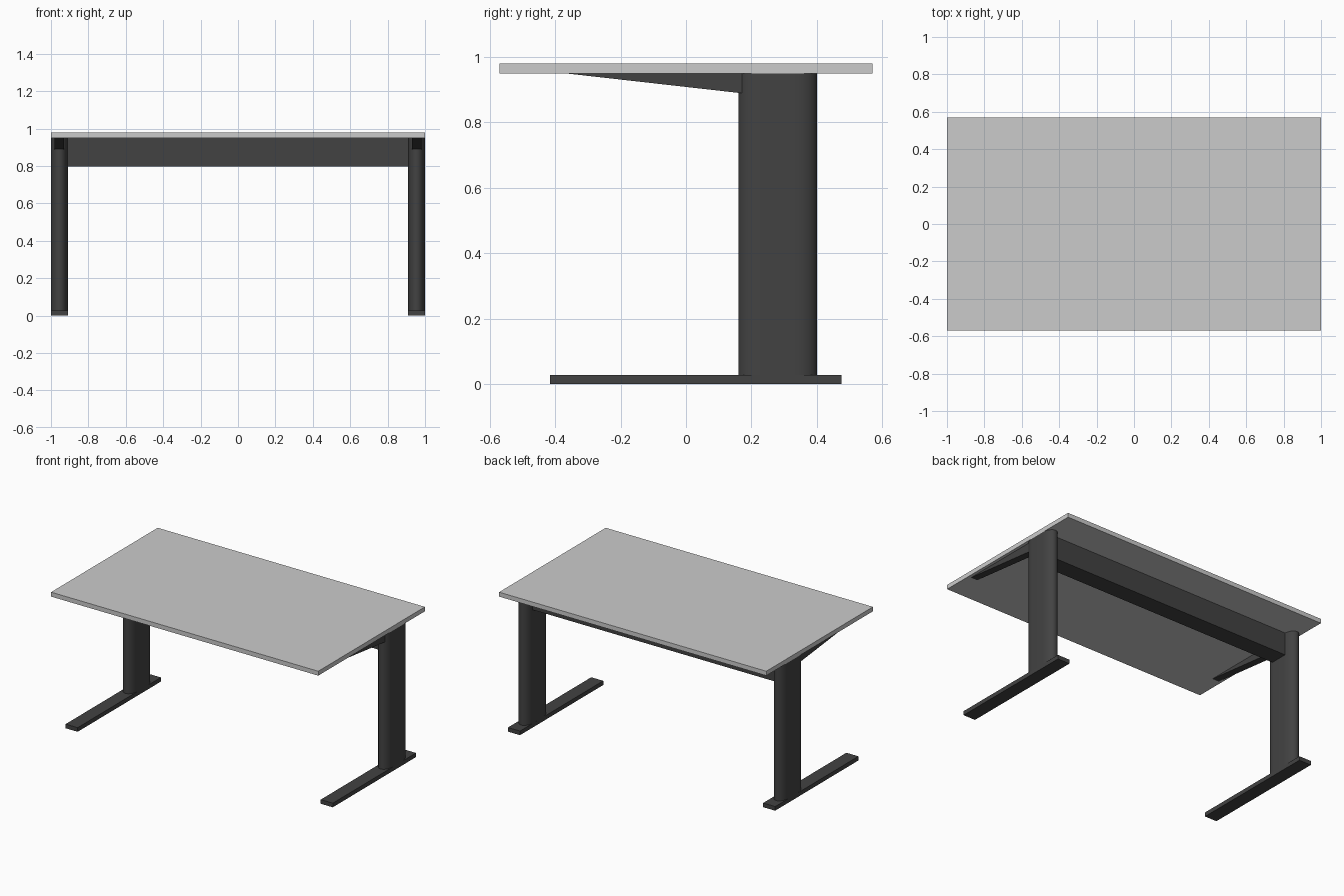
import bpy, math

if "Cube" in bpy.data.objects:
    bpy.data.objects.remove(bpy.data.objects["Cube"])

dark = bpy.data.materials.new("dark_metal")
dark.diffuse_color = (0.055, 0.055, 0.055, 1)
dark.use_nodes = True
dark.node_tree.nodes["Principled BSDF"].inputs["Base Color"].default_value = dark.diffuse_color


def prism(name, profile, place, a, b, mat=None, mirror=False):
    """Extrude a 2D profile from a to b; place(u, v, w) maps it to 3D."""
    n = len(profile)
    verts = [place(u, v, w) for w in (a, b) for u, v in profile]
    faces = [tuple(range(n))[::-1], tuple(range(n, 2 * n))]
    faces += [(i, (i + 1) % n, n + (i + 1) % n, n + i) for i in range(n)]
    mesh = bpy.data.meshes.new(name)
    mesh.from_pydata(verts, [], faces)
    mesh.update()
    ob = bpy.data.objects.new(name, mesh)
    bpy.context.collection.objects.link(ob)
    if mat:
        mesh.materials.append(mat)
    if mirror:
        ob.modifiers.new("mirror", 'MIRROR').use_mirror_merge = False
    return ob


def along_z(u, v, w):
    return (u, v, w)


def along_x(u, v, w):
    return (w, u, v)


def rect(x0, x1, y0, y1):
    return [(x0, y0), (x1, y0), (x1, y1), (x0, y1)]


# Table top
prism("table_top", rect(-1, 1, -0.57, 0.57), along_z, 0.95, 0.98)

# Feet
prism("foot", rect(0.91, 1, -0.415, 0.475), along_z, 0, 0.028, dark, True)

# Columns: flat sides with elliptical front and back ends
N = 16
profile = []
for yc, start in ((0.33, 0), (0.23, math.pi)):
    for i in range(N + 1):
        t = start + math.pi * i / N
        profile.append((0.955 + 0.045 * math.cos(t), yc + 0.07 * math.sin(t)))
column = prism("column", profile, along_z, 0.028, 0.95, dark, True)
bpy.context.view_layer.objects.active = column
column.select_set(True)
bpy.ops.object.shade_smooth_by_angle(angle=math.radians(35))

# Tapered support brackets under the top
prism("support_bracket", [(-0.37, 0.95), (0.18, 0.888), (0.18, 0.95)],
      along_x, 0.93, 0.98, dark, True)

# Cross beam between the columns
prism("cross_beam", rect(0.22, 0.34, 0.797, 0.95), along_x, -0.912, 0.912, dark)
